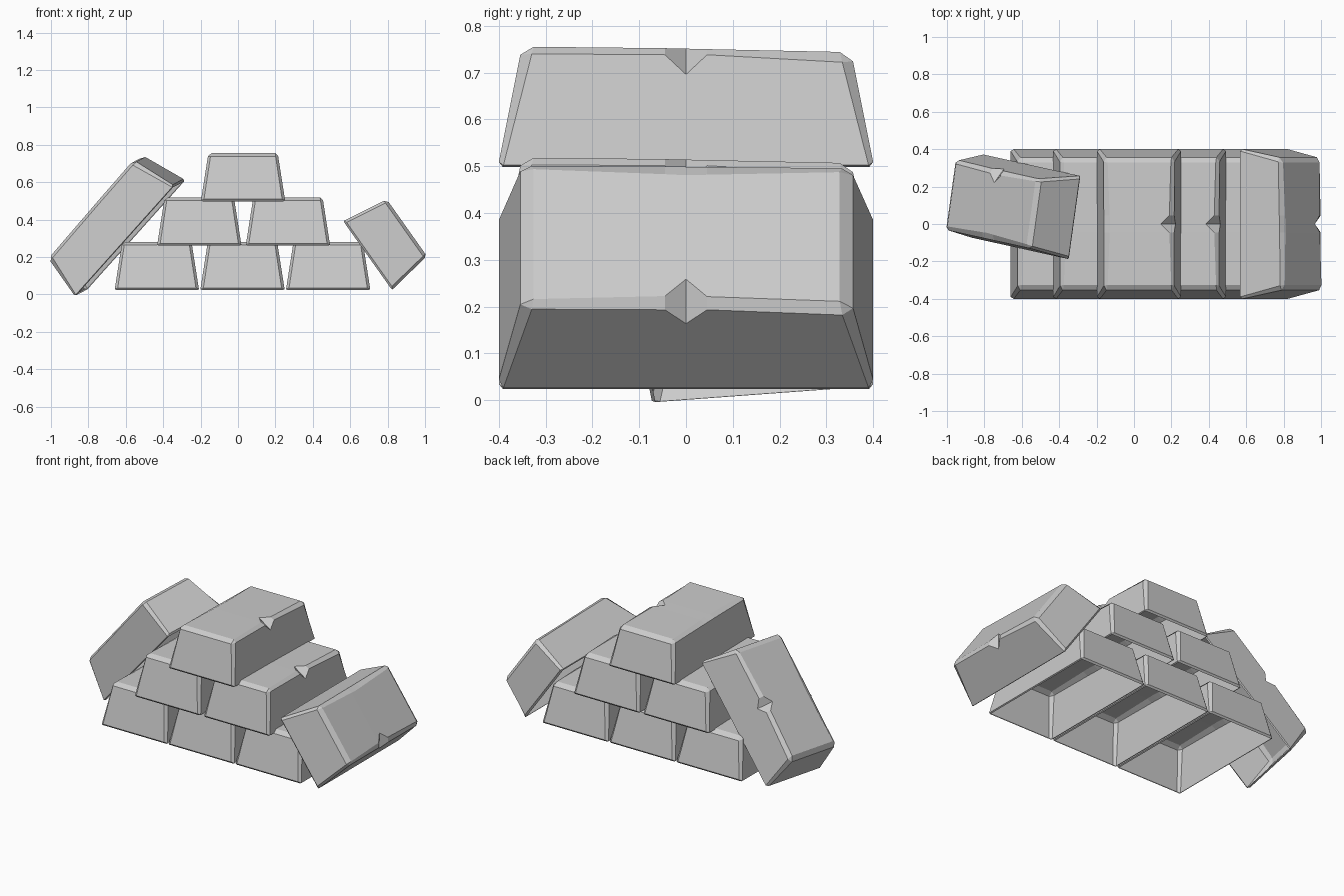
import bpy
import bmesh
from math import radians
from mathutils import Matrix, Vector

if "Cube" in bpy.data.objects:
    bpy.data.objects.remove(bpy.data.objects["Cube"])


def ring(y, top_l, top_r, side_r, z_top):
    """Section of the open-bottomed ingot; ends lean inward with height."""
    def side(z):
        return 0.225 - 0.037 * (z - 0.004) / 0.236
    z_l = z_top - 0.016
    pts = [(-0.217, 0), (0.217, 0), (0.225, 0.004), (side(side_r), side_r),
           (top_r, z_top), (-top_l, z_top), (-side(z_l), z_l), (-0.225, 0.004)]
    out = []
    for x, z in pts:
        yy = y
        if abs(y) > 0.2:
            yy = (1 if y > 0 else -1) * (0.391 - 0.255 * z)
        out.append(Vector((x, yy, z)))
    return out


def ingot_mesh():
    bm = bmesh.new()
    # body sections, with the V-shaped nick in the middle of one top edge
    sections = [ring(-0.35, 0.168, 0.172, 0.242, 0.257),
                ring(-0.045, 0.157, 0.162, 0.240, 0.254),
                ring(0.0, 0.155, 0.117, 0.198, 0.253),
                ring(0.045, 0.157, 0.162, 0.240, 0.252),
                ring(0.35, 0.168, 0.170, 0.224, 0.246)]
    rows = [[bm.verts.new(p) for p in s] for s in sections]
    for a, b in zip(rows, rows[1:]):
        for i in range(1, 8):  # the underside (index 0) stays open
            j = (i + 1) % 8
            bm.faces.new((a[i], a[j], b[j], b[i]))
    # end faces with chamfers around them
    for row, s, zt in ((rows[0], -1, 0.240), (rows[-1], 1, 0.226)):
        cap = [bm.verts.new((x, s * (0.402 - 0.2 * z), z)) for x, z in
               ((-0.209, 0.011), (0.209, 0.011), (0.174, zt), (-0.174, zt))]
        bm.faces.new(cap)
        for k in range(4):
            n = (k + 1) % 4
            bm.faces.new((cap[k], cap[n], row[2 * k + 1], row[2 * k]))
            bm.faces.new((cap[k], row[2 * k], row[(2 * k - 1) % 8]))
    bmesh.ops.recalc_face_normals(bm, faces=bm.faces)
    me = bpy.data.meshes.new("ingot")
    bm.to_mesh(me)
    bm.free()
    return me


mesh = ingot_mesh()


def place(name, matrix):
    ob = bpy.data.objects.new(name, mesh)
    bpy.context.collection.objects.link(ob)
    ob.matrix_world = matrix


# stacked pyramid
for z, label, centres in ((0.024, "bottom", (-0.434, 0.024, 0.482)),
                          (0.261, "middle", (-0.207, 0.267)),
                          (0.498, "top", (0.027,))):
    for i, x in enumerate(centres):
        place(f"{label}_ingot_{i + 1}", Matrix.Translation((x, 0, z)))

# ingot leaning on its side at the right
place("right_leaning_ingot",
      Matrix.Translation((0.693, 0, 0.208)) @ Matrix.Rotation(radians(54.7), 4, 'Y'))

# ingot leaning lengthwise at the left
length = Vector((0.66, -0.146, 0.737)).normalized()
width = Vector((0.136, 0.98, 0.072))
width = (width - length * width.dot(length)).normalized()
up = length.cross(width)
rot = Matrix((width, -length, up)).transposed().to_4x4()
place("left_leaning_ingot", Matrix.Translation((-0.576, 0.092, 0.300)) @ rot)
